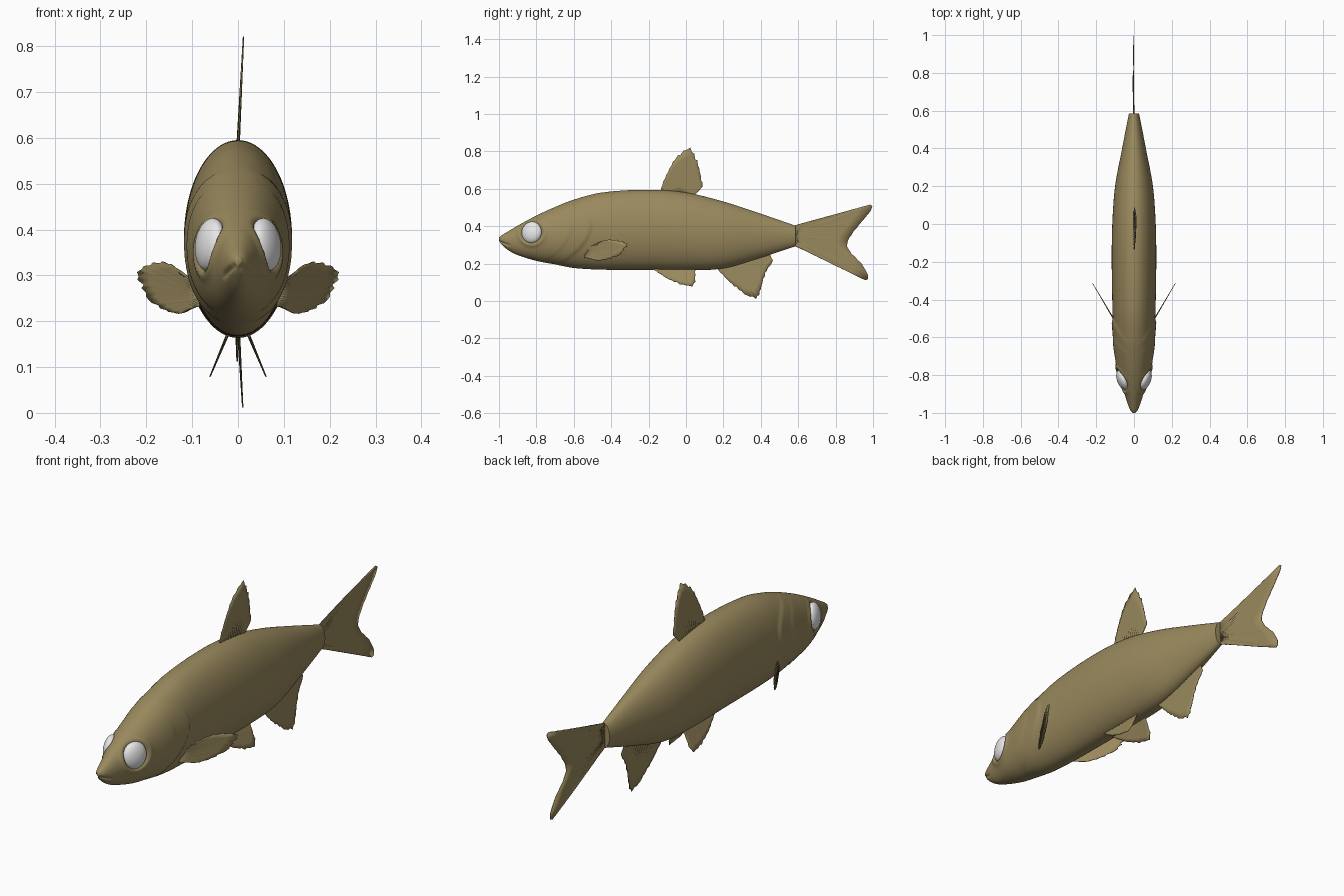
import bpy, bmesh
from math import sin, cos, pi, exp, radians, hypot
from mathutils import Vector

cube = bpy.data.objects.get("Cube")
if cube:
    bpy.data.objects.remove(cube, do_unlink=True)


def material(name, rgb, rough):
    m = bpy.data.materials.new(name)
    m.use_nodes = True
    m.diffuse_color = (*rgb, 1)
    bsdf = m.node_tree.nodes["Principled BSDF"]
    bsdf.inputs["Base Color"].default_value = (*rgb, 1)
    bsdf.inputs["Roughness"].default_value = rough
    return m


OLIVE = material("olive tan", (0.32, 0.25, 0.11), 0.6)
WHITE = material("eye white", (0.8, 0.8, 0.8), 0.4)


def finish(bm, name, mat):
    bmesh.ops.recalc_face_normals(bm, faces=bm.faces)
    me = bpy.data.meshes.new(name)
    bm.to_mesh(me)
    bm.free()
    me.materials.append(mat)
    for p in me.polygons:
        p.use_smooth = True
    ob = bpy.data.objects.new(name, me)
    bpy.context.collection.objects.link(ob)
    return ob


def smoothstep(x):
    x = min(max(x, 0), 1)
    return x * x * (3 - 2 * x)


# ---- body: elliptical sections (y, top, bottom, half width) ----
STATIONS = [
    (-1.0, .34, .322, .008), (-.985, .352, .302, .02), (-.95, .373, .272, .034),
    (-.9, .403, .246, .05), (-.8, .457, .215, .084), (-.7, .503, .196, .1),
    (-.6, .542, .177, .108), (-.45, .58, .168, .114), (-.2, .595, .166, .118),
    (0, .58, .164, .115), (.2, .532, .175, .1), (.4, .467, .232, .063),
    (.585, .403, .293, .027)]
EYE_Y, EYE_Z = -.825, .367


def section(y):
    """Catmull-Rom style interpolation between the stations."""
    n = len(STATIONS)
    i = 0
    while i < n - 2 and y > STATIONS[i + 1][0]:
        i += 1

    def slope(k, c):
        a, b = STATIONS[max(k - 1, 0)], STATIONS[min(k + 1, n - 1)]
        return (b[c] - a[c]) / (b[0] - a[0])
    p, q = STATIONS[i], STATIONS[i + 1]
    d = q[0] - p[0]
    t = (y - p[0]) / d
    s = smoothstep(t)
    return [p[c] * (1 - s) + q[c] * s + d * t * (1 - t) *
            ((1 - t) * slope(i, c) - t * slope(i + 1, c)) for c in (1, 2, 3)]


def relief(y, z):
    """Sideways relief: gill cover, cheek plate, eye socket and mouth."""
    edge = -.5 - (8 if z > .41 else 3.7) * (z - .41) ** 2
    out = 0
    for shift, height in ((0, .007), (.1, .003)):
        d = edge - shift - y
        out += height * smoothstep(d / .016) * max(0, 1 - d / .2)
    r = hypot(y - EYE_Y, z - EYE_Z)
    out += .006 * exp(-((r - .068) / .011) ** 2)
    out -= .022 * (1 - smoothstep((r - .035) / .03))
    if y < -.92:
        line = .32 - .4 * (y + 1)
        out -= .007 * exp(-((z - line) / .006) ** 2) * smoothstep((-.93 - y) / .03)
    return out


RINGS, SEGS = 170, 96
bm = bmesh.new()
rings = []
for i in range(RINGS + 1):
    y = -1 + 1.585 * (i / RINGS) ** 1.4
    top, bottom, width = section(y)
    ring = []
    for k in range(SEGS):
        a = 2 * pi * k / SEGS
        z = (top + bottom) / 2 + (top - bottom) / 2 * sin(a)
        x = cos(a) * max(width + relief(y, z), width * .5)
        ring.append(bm.verts.new((x, y, z)))
    rings.append(ring)
for r0, r1 in zip(rings, rings[1:]):
    for k in range(SEGS):
        j = (k + 1) % SEGS
        bm.faces.new((r0[k], r0[j], r1[j], r1[k]))
bm.faces.new(rings[0])
tail_cap = bm.faces.new(rings[-1])
for e in tail_cap.edges:
    e.smooth = False
finish(bm, "body", OLIVE)


# ---- eyes ----
for side, label in ((1, "left"), (-1, "right")):
    bpy.ops.mesh.primitive_uv_sphere_add(segments=40, ring_count=24, radius=1,
                                         location=(side * .06, EYE_Y, EYE_Z))
    eye = bpy.context.object
    eye.name = label + "_eye"
    eye.scale = (.029, .056, .058)
    eye.rotation_euler = (0, side * radians(-7), side * radians(-21))
    eye.data.materials.append(WHITE)
    bpy.ops.object.shade_smooth()


# ---- fins: fans of pleated rays from a root line to an outer line ----
def along(line, t):
    pts = [Vector(p) for p in line]
    lens = [(b - a).length for a, b in zip(pts, pts[1:])]
    d = t * sum(lens)
    for a, b, l in zip(pts, pts[1:], lens):
        if d <= l:
            return a.lerp(b, d / l)
        d -= l
    return pts[-1]


def fin(name, root, rim, place, rays=14, ragged=.04):
    bm = bmesh.new()
    cols = []
    for i in range(rays * 2 + 1):
        t = i / (rays * 2)
        a, b = along(root, t), along(rim, t)
        if i % 2 and 0 < t < 1:
            b = b.lerp(a, ragged * (1 + .6 * sin(i * 2.3)))
        col = []
        for s in (0, .2, .4, .6, .8, 1):
            p = Vector(place(*a.lerp(b, s)))
            p.x += (.0025 if i % 2 else -.0025) * (1 - s)
            col.append(bm.verts.new(p))
        cols.append(col)
    for c0, c1 in zip(cols, cols[1:]):
        for j in range(5):
            bm.faces.new((c0[j], c1[j], c1[j + 1], c0[j + 1]))
    ob = finish(bm, name, OLIVE)
    mod = ob.modifiers.new("thickness", "SOLIDIFY")
    mod.thickness = .003
    mod.offset = 0
    return ob


fin("dorsal_fin", [(-.11, .57), (.04, .56)],
    [(-.135, .6), (-.12, .645), (-.06, .765), (-.02, .8), (.025, .822), (.06, .76),
     (.075, .69), (.092, .615), (.05, .57)],
    lambda y, z: (.05 * (z - .58), y, z))

fin("tail_fin", [(.575, .4), (.575, .297)],
    [(.6, .41), (1, .52), (.992, .487), (.9, .375), (.865, .325), (.86, .295),
     (.88, .26), (.94, .2), (.975, .14), (.972, .105), (.6, .287)],
    lambda y, z: (.004 * sin(6 * y), y, z), rays=28, ragged=.006)

fin("anal_fin", [(.18, .2), (.42, .26)],
    [(.16, .176), (.25, .085), (.32, .03), (.385, .008), (.41, .1), (.435, .17),
     (.467, .212), (.45, .25)],
    lambda y, z: (.055 * (.2 - z), y, z), rays=16)

for side, label in ((1, "left"), (-1, "right")):
    fin(label + "_pelvic_fin", [(-.15, .19), (.03, .19)],
        [(-.175, .168), (-.1, .12), (-.03, .088), (.035, .078), (.05, .1), (.05, .17)],
        lambda y, z: (side * (.025 + .42 * (.165 - z)), y, z), rays=10)
    fin(label + "_pectoral_fin", [(.085, .285), (.085, .232)],
        [(.1, .288), (.128, .302), (.14, .322), (.17, .332), (.2, .324), (.224, .303),
         (.214, .28), (.195, .245), (.16, .222), (.125, .215), (.095, .232)],
        lambda x, z: (side * x, -.54 + 1.7 * (x - .086), z), rays=16, ragged=.05)
